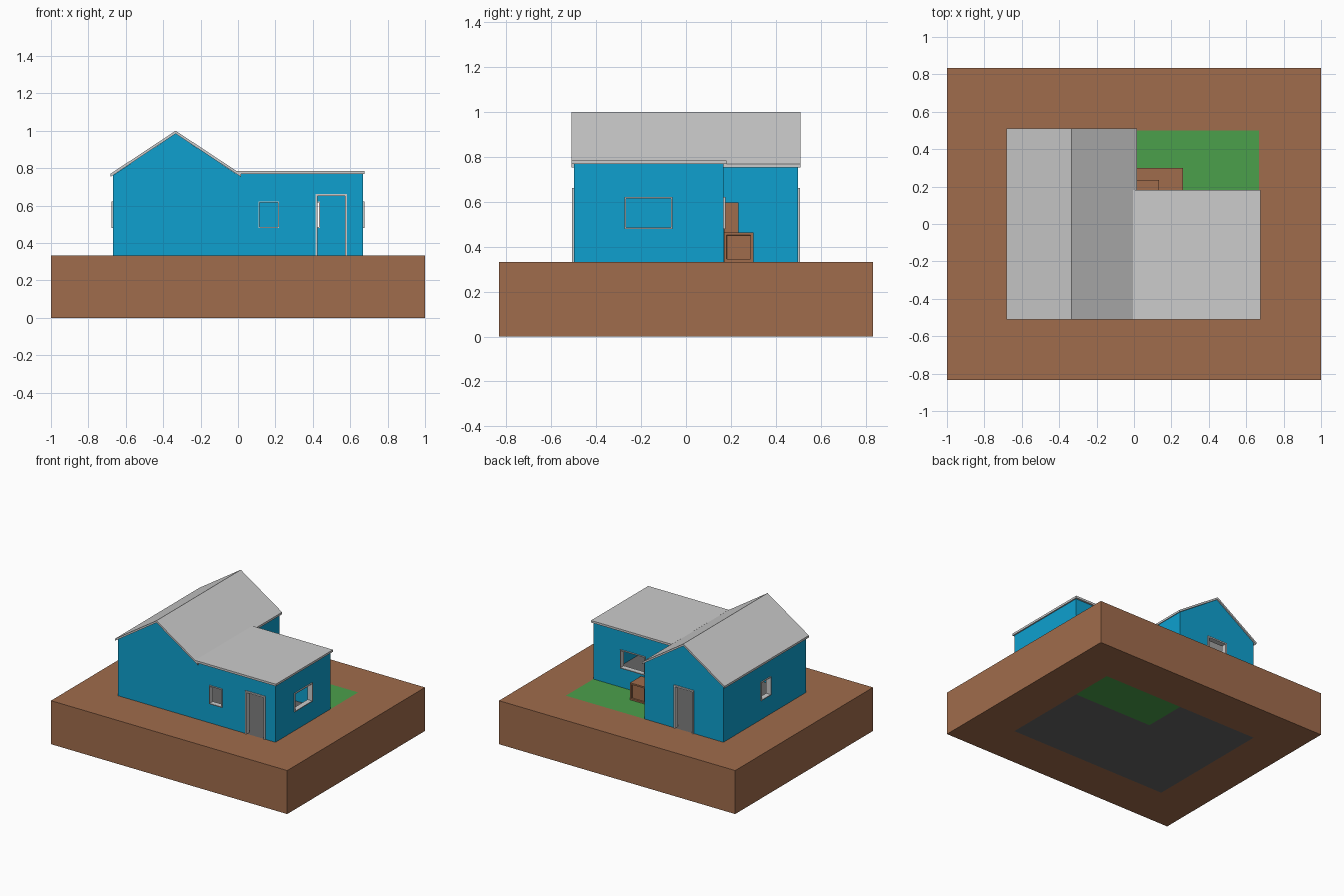
import bpy, bmesh
from mathutils import Vector

if "Cube" in bpy.data.objects:
    bpy.data.objects.remove(bpy.data.objects["Cube"])

GROUND = 0.333   # top of the earth block
T = 0.03         # wall thickness


def material(name, r, g, b):
    lin = [c / 255 / 12.92 if c < 11 else ((c / 255 + 0.055) / 1.055) ** 2.4 for c in (r, g, b)]
    m = bpy.data.materials.new(name)
    m.diffuse_color = (*lin, 1)
    m.use_nodes = True
    m.node_tree.nodes["Principled BSDF"].inputs["Base Color"].default_value = m.diffuse_color
    return m


earth = material("earth_brown", 160, 108, 76)
grass = material("grass_green", 75, 160, 75)
floor = material("floor_grey", 102, 102, 102)
blue = material("wall_blue", 14, 160, 207)
grey = material("roof_grey", 204, 204, 204)


def finish(name, bm, *mats):
    bmesh.ops.recalc_face_normals(bm, faces=bm.faces)
    me = bpy.data.meshes.new(name)
    bm.to_mesh(me)
    bm.free()
    for m in mats:
        me.materials.append(m)
    ob = bpy.data.objects.new(name, me)
    bpy.context.collection.objects.link(ob)
    return ob


def add_prism(bm, pts, offset):
    """Extrude a closed outline of 3D points along offset."""
    f = bm.faces.new([bm.verts.new(p) for p in pts])
    r = bmesh.ops.extrude_face_region(bm, geom=[f], use_keep_orig=True)
    vs = [v for v in r["geom"] if isinstance(v, bmesh.types.BMVert)]
    bmesh.ops.translate(bm, verts=vs, vec=Vector(offset))


def add_box(bm, x, y, z):
    x, y, z = sorted(x), sorted(y), sorted(z)
    add_prism(bm, [(x[0], y[0], z[0]), (x[1], y[0], z[0]), (x[1], y[1], z[0]), (x[0], y[1], z[0])],
              (0, 0, z[1] - z[0]))


def prism(name, pts, offset, mat):
    bm = bmesh.new()
    add_prism(bm, pts, offset)
    return finish(name, bm, mat)


def box(name, x, y, z, mat):
    bm = bmesh.new()
    add_box(bm, x, y, z)
    return finish(name, bm, mat)


def boolean(target, other, op):
    m = target.modifiers.new(other.name, 'BOOLEAN')
    m.operation, m.solver, m.object = op, 'EXACT', other
    other.hide_render = True
    other.hide_viewport = False
    other.display_type = 'WIRE'


# Earth block, its top and bottom split so floor and lawn can be coloured
bm = bmesh.new()
add_box(bm, (-1, 1), (-0.833, 0.833), (0, GROUND))
for axis, cuts in ((0, (-0.667, 0, 0.667)), (1, (-0.5, 0.167, 0.5))):
    for c in cuts:
        co, no = Vector((0, 0, 0)), Vector((0, 0, 0))
        co[axis], no[axis] = c, 1
        bmesh.ops.bisect_plane(bm, geom=bm.verts[:] + bm.edges[:] + bm.faces[:], plane_co=co, plane_no=no)
for f in bm.faces:
    c = f.calc_center_median()
    if abs(f.normal.z) > 0.9 or 0.01 > c.z or c.z > GROUND - 0.01:
        if abs(c.x) < 0.667 and abs(c.y) < 0.5:
            f.material_index = 1 if c.x > 0 and c.y > 0.167 else 2
finish("earth_block", bm, earth, grass, floor)

# Walls: gabled hall joined to a flat wing, hollowed by an L-shaped room
walls = prism("walls", [(-0.667, -0.5, GROUND), (0, -0.5, GROUND), (0, -0.5, 0.763),
                        (-0.3335, -0.5, 0.984), (-0.667, -0.5, 0.763)], (0, 1, 0), blue)
wing = box("wing_helper", (-0.1, 0.667), (-0.5, 0.167), (GROUND, 0.768), blue)
boolean(walls, wing, 'UNION')
room = prism("room_cutter", [(x, y, 0.2) for x, y in (
    (-0.667 + T, -0.5 + T), (0.667 - T, -0.5 + T), (0.667 - T, 0.167 - T),
    (-T, 0.167 - T), (-T, 0.5 - T), (-0.667 + T, 0.5 - T))], (0, 0, 1), blue)
boolean(walls, room, 'DIFFERENCE')


def opening(name, axis, plane, side, a, b, z0, z1, w, door=False):
    """Cut a hole in the wall and line it with a frame standing slightly proud."""
    def part(bm, u, z, depth):
        if axis == 'x':
            add_box(bm, depth, u, z)
        else:
            add_box(bm, u, depth, z)

    bm = bmesh.new()
    part(bm, (a, b), (z0 - (0.05 if door else 0), z1), (plane - side * (T + 0.015), plane + side * 0.02))
    boolean(walls, finish(name + "_cutter", bm, blue), 'DIFFERENCE')
    depth = (plane - side * (T + 0.002), plane + side * 0.008)
    bm = bmesh.new()
    part(bm, (a, a + w), (z0, z1 - w), depth)
    part(bm, (b - w, b), (z0, z1 - w), depth)
    part(bm, (a, b), (z1 - w, z1), depth)
    if not door:
        part(bm, (a + w, b - w), (z0, z0 + w), depth)
    finish(name + "_frame", bm, grey)


opening("front_window", 'y', -0.5, -1, 0.11, 0.22, 0.48, 0.622, 0.006)
opening("front_door", 'y', -0.5, -1, 0.415, 0.583, GROUND, 0.663, 0.011, True)
opening("right_window", 'x', 0.667, 1, -0.273, -0.06, 0.48, 0.622, 0.006)
opening("left_window", 'x', -0.667, -1, -0.067, 0.05, 0.48, 0.622, 0.006)
opening("wing_back_window", 'y', 0.167, 1, 0.225, 0.438, 0.48, 0.622, 0.006)
opening("back_door", 'y', 0.5, 1, -0.417, -0.25, GROUND, 0.663, 0.011, True)

# Roofs
prism("gable_roof", [(x, -0.51, z) for x, z in (
    (-0.683, 0.769), (-0.3335, 1.0), (0.016, 0.769),
    (0.016, 0.753), (-0.3335, 0.984), (-0.683, 0.753))], (0, 1.02, 0), grey)
box("flat_roof", (-0.006, 0.677), (-0.51, 0.181), (0.768, 0.784), grey)


# Crates stacked in the yard corner
def crate(name, x, y, z, s, panels):
    bm = bmesh.new()
    add_box(bm, (x, x + s), (y, y + s), (z, z + s))
    bmesh.ops.recalc_face_normals(bm, faces=bm.faces)
    if panels:
        sides = [f for f in bm.faces if f.normal.x > 0.9 or f.normal.y > 0.9]
        bmesh.ops.inset_individual(bm, faces=sides, thickness=0.017)
        r = bmesh.ops.inset_individual(bm, faces=sides, thickness=0.002, depth=-0.01)
    finish(name, bm, earth)


for i in range(2):
    crate(f"large_crate_{i}", 0.001 + i * 0.131, 0.169, GROUND, 0.131, True)
    for k in range(2):
        crate(f"small_crate_{i}_{k}", 0.001 + i * 0.066, 0.169, GROUND + 0.131 + k * 0.067, 0.066, False)
